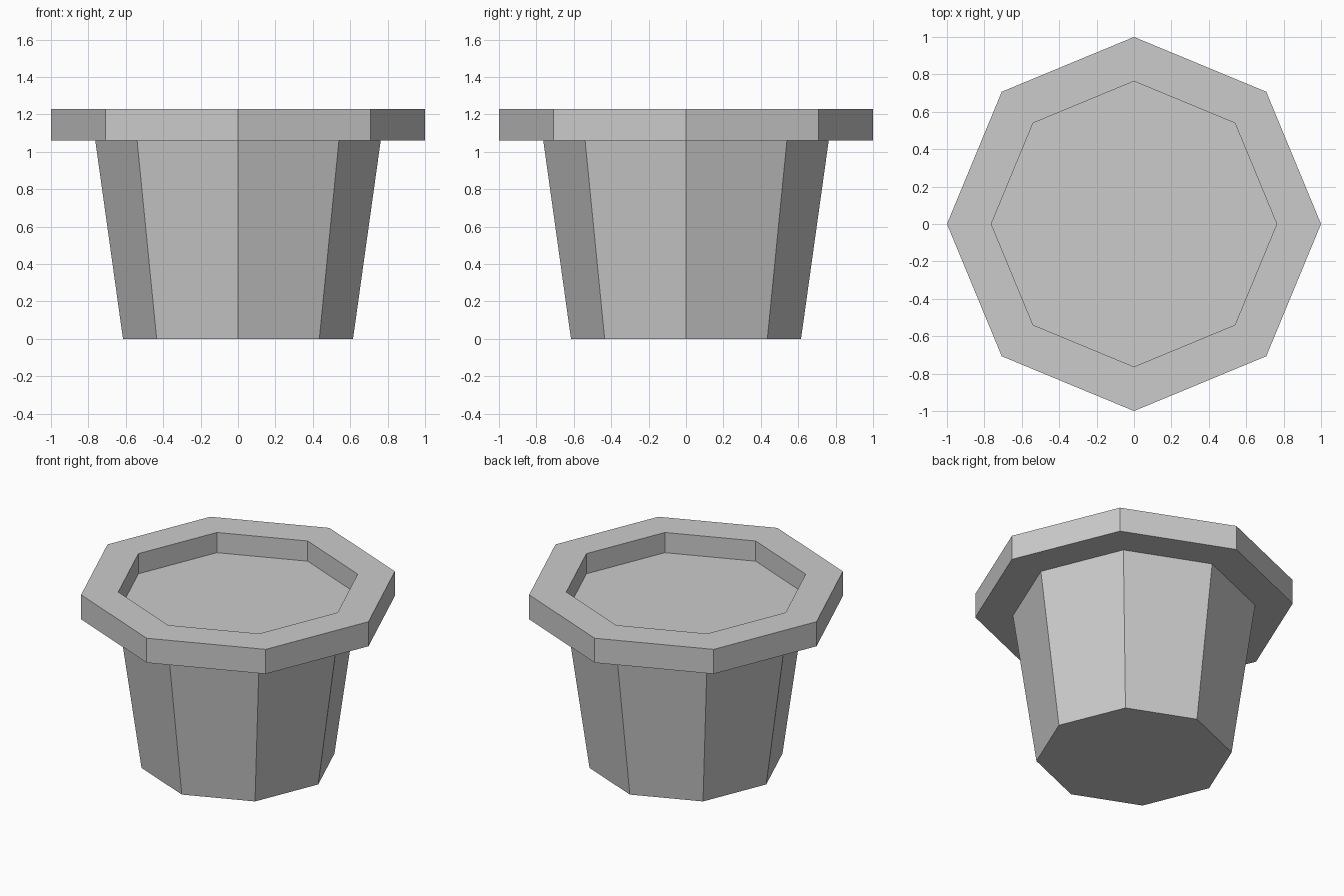
import bpy
import bmesh
from math import cos, sin, tau

cube = bpy.data.objects.get("Cube")
if cube:
    bpy.data.objects.remove(cube, do_unlink=True)

SIDES = 8

grey = bpy.data.materials.new("light_grey")
grey.use_nodes = True
colour = (0.6, 0.6, 0.6, 1)
grey.diffuse_color = colour
grey.node_tree.nodes["Principled BSDF"].inputs["Base Color"].default_value = colour


def lathe(name, profile):
    """Turn a (radius, height) profile into a flat-sided solid with end caps."""
    bm = bmesh.new()
    rings = []
    for r, z in profile:
        rings.append([bm.verts.new((r * cos(tau * i / SIDES), r * sin(tau * i / SIDES), z))
                      for i in range(SIDES)])
    for low, high in zip(rings, rings[1:]):
        for i in range(SIDES):
            j = (i + 1) % SIDES
            bm.faces.new((low[i], low[j], high[j], high[i]))
    bm.faces.new(rings[0][::-1])
    bm.faces.new(rings[-1])
    bmesh.ops.recalc_face_normals(bm, faces=bm.faces)
    mesh = bpy.data.meshes.new(name)
    bm.to_mesh(mesh)
    bm.free()
    mesh.materials.append(grey)
    obj = bpy.data.objects.new(name, mesh)
    bpy.context.collection.objects.link(obj)
    return obj


# Tapered body, wide overhanging rim and the shallow recess in one closed shell
lathe("plant_pot", [
    (0.615, 0),      # base
    (0.763, 1.06),   # top of the tapered body
    (1.0, 1.06),     # rim underside
    (1.0, 1.23),     # rim top
    (0.763, 1.23),   # opening
    (0.763, 1.09),   # recessed floor
])
